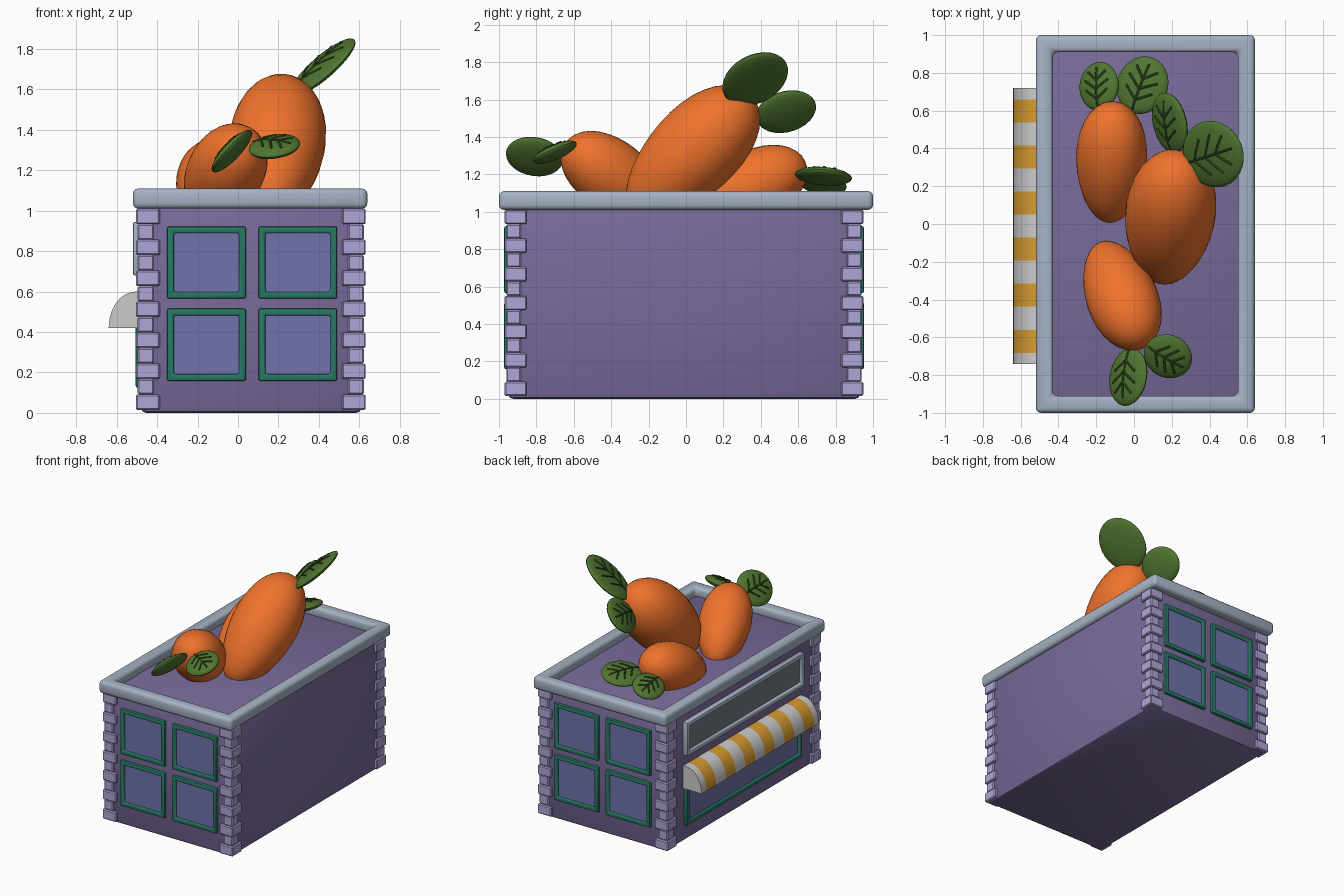
import bpy, bmesh, math
from mathutils import Matrix, Vector

if "Cube" in bpy.data.objects:
    bpy.data.objects.remove(bpy.data.objects["Cube"])


def mat(name, r, g, b):
    m = bpy.data.materials.new(name)
    m.diffuse_color = (r, g, b, 1)
    m.use_nodes = True
    m.node_tree.nodes["Principled BSDF"].inputs["Base Color"].default_value = m.diffuse_color
    return m


WALL = mat("wall_purple", .19, .145, .32)
STONE = mat("stone_lilac", .43, .38, .68)
GLASS = mat("glass_blue", .16, .17, .40)
TRIM = mat("trim_green", .02, .19, .13)
RIM = mat("rim_blue_grey", .38, .45, .55)
PANEL = mat("panel_grey", .17, .20, .22)
WHITE = mat("awning_white", .55, .55, .55)
YELLOW = mat("awning_yellow", .68, .33, .03)
ORANGE = mat("carrot_orange", .87, .17, .025)
LEAF = mat("leaf_green", .08, .18, .03)
VEIN = mat("vein_green", .025, .06, .01)


def finish(name, bm, material, bevel=0, segments=1):
    if bevel:
        edges = [e for e in bm.edges if e.calc_face_angle(0) > .5]
        bmesh.ops.bevel(bm, geom=edges, offset=bevel, segments=segments,
                        profile=.5, affect='EDGES')
    bmesh.ops.recalc_face_normals(bm, faces=bm.faces)
    me = bpy.data.meshes.new(name)
    bm.to_mesh(me)
    bm.free()
    me.materials.append(material)
    ob = bpy.data.objects.new(name, me)
    bpy.context.collection.objects.link(ob)
    return ob


def add_box(bm, lo, hi, M=Matrix()):
    lo, hi = Vector(lo), Vector(hi)
    S = Matrix.Diagonal((*(hi - lo), 1))
    bmesh.ops.create_cube(bm, size=1, matrix=M @ Matrix.Translation((lo + hi) / 2) @ S)


def box(name, lo, hi, material, M=Matrix(), bevel=0, segments=1):
    bm = bmesh.new()
    add_box(bm, lo, hi, M)
    return finish(name, bm, material, bevel, segments)


def frame(name, u0, u1, v0, v1, w, z0, z1, material, M=Matrix(), bevel=.01, segments=2):
    # rectangular ring in local XY, thickness along local Z
    bm = bmesh.new()
    rings = []
    for d, z in ((0, z0), (0, z1), (w, z1), (w, z0)):
        pts = ((u0+d, v0+d), (u1-d, v0+d), (u1-d, v1-d), (u0+d, v1-d))
        rings.append([bm.verts.new(M @ Vector((x, y, z))) for x, y in pts])
    for i in range(4):
        a, b = rings[i], rings[(i + 1) % 4]
        for j in range(4):
            k = (j + 1) % 4
            bm.faces.new((a[j], a[k], b[k], b[j]))
    bmesh.ops.recalc_face_normals(bm, faces=bm.faces)
    return finish(name, bm, material, bevel, segments)


def basis(u, v, n, origin):
    M = Matrix((u, v, n)).transposed().to_4x4()
    return Matrix.Translation(origin) @ M


# building body and rim
box("body", (-.48, -.95, 0), (.61, .93, 1.04), WALL, bevel=.025, segments=2)
frame("roof_rim", -.52, .64, -1, 1, .09, 1.01, 1.11, RIM, bevel=.027, segments=3)

# corner stones, alternating large and small
for cx, sx, xn in ((-.505, 1, "left"), (.632, -1, "right")):
    for cy, sy, yn in ((-.97, 1, "front"), (.948, -1, "back")):
        bm = bmesh.new()
        h = .995 / 13
        for i in range(13):
            o, s = ((0, .118) if i % 2 == 0 else (.009, .088))
            xs = sorted((cx + sx * o, cx + sx * s))
            ys = sorted((cy + sy * o, cy + sy * s))
            z = .015 + i * h
            add_box(bm, (xs[0], ys[0], z), (xs[1], ys[1], z + h))
        finish(f"corner_stones_{yn}_{xn}", bm, STONE, .007)

# four windows each on front and back
FRONT = basis((1, 0, 0), (0, 0, 1), (0, -1, 0), (.07, -.95, 0))
BACK = basis((-1, 0, 0), (0, 0, 1), (0, 1, 0), (.07, .93, 0))
LEFT = basis((0, -1, 0), (0, 0, 1), (-1, 0, 0), (-.48, 0, 0))
for side, M in (("front", FRONT), ("back", BACK)):
    for i, u in enumerate((-.226, .226)):
        for j, v in enumerate((.337, .744)):
            tag = f"{side}_{i}{j}"
            frame("window_frame_" + tag, u-.195, u+.195, v-.179, v+.179, .034, -.01, .022, TRIM, M)
            box("window_glass_" + tag, (u-.17, v-.155, -.01), (u+.17, v+.155, .007), GLASS, M)

# shop side: display window and sign board
frame("shop_window_frame", -.71, .73, .125, .56, .034, -.01, .027, TRIM, LEFT)
box("shop_window_glass", (-.69, .145, -.01), (.71, .54, .007), GLASS, LEFT)
frame("sign_frame", -.72, .74, .68, .945, .035, -.01, .04, RIM, LEFT)
box("sign_panel", (-.70, .70, -.01), (.72, .925, .015), PANEL, LEFT)

# striped quarter-round awning
cuts = [-.74] + [-.682 + i * .122 for i in range(12)] + [.72]
for mod, name, m in ((0, "awning_white_stripes", WHITE), (1, "awning_yellow_stripes", YELLOW)):
    bm = bmesh.new()
    prof = [(-.48, .42)] + [(-.505 - .135 * math.sin(a), .42 + .18 * math.cos(a))
                            for a in [k * math.pi / 20 for k in range(11)]]
    prof.insert(1, (-.48, .60))
    for i in range(mod, 13, 2):
        ends = [[bm.verts.new((x, y, z)) for x, z in prof] for y in cuts[i:i + 2]]
        for e in ends:
            bm.faces.new(e)
        for k in range(len(prof)):
            n = (k + 1) % len(prof)
            bm.faces.new((ends[0][k], ends[0][n], ends[1][n], ends[1][k]))
    finish(name, bm, m)


# carrots: tapered ellipsoids pointing along a direction
def carrot(name, c, d, length, radius, taper=.12):
    bm = bmesh.new()
    bmesh.ops.create_uvsphere(bm, u_segments=32, v_segments=18, radius=1)
    for v in bm.verts:
        r = radius * (1 + taper * v.co.z) * .99
        v.co = Vector((v.co.x * r, v.co.y * r, v.co.z * length))
    R = Vector(d).to_track_quat('Z', 'Y').to_matrix().to_4x4()
    bmesh.ops.transform(bm, matrix=Matrix.Translation(c) @ R, verts=bm.verts)
    finish(name, bm, ORANGE)


carrot("carrot_large", (.19, .03, 1.31), (.09, .7, .7), .45, .24)
carrot("carrot_back", (-.12, .325, 1.125), (.03, .906, .423), .345, .188)
carrot("carrot_front", (-.07, -.375, 1.18), (.32, -.8, .56), .34, .19)


# leaves: flattened ellipsoids with raised veins on the upper face
def leaf(name, c, n, d, rl, rw, t=.036):
    n = Vector(n).normalized()
    u = Vector(d)
    u = (u - n * u.dot(n)).normalized()
    M = basis(u, n.cross(u), n, c)
    bm = bmesh.new()
    bmesh.ops.create_uvsphere(bm, u_segments=28, v_segments=14, radius=1,
                              matrix=M @ Matrix.Diagonal((rl, rw, t, 1)))
    finish(name, bm, LEAF)
    cu = bpy.data.curves.new(name + "_veins", 'CURVE')
    cu.dimensions = '3D'
    cu.bevel_depth = .006
    cu.bevel_resolution = 1
    cu.use_fill_caps = True
    lines = [((-.9, 0), (.75, 0))]
    for s in (-1, 1):
        lines += [((x, 0), (x + .38, s * w)) for x, w in ((-.55, .55), (-.15, .6), (.2, .45))]
    for a, b in lines:
        sp = cu.splines.new('POLY')
        sp.points.add(6)
        for i, p in enumerate(sp.points):
            x, y = (a[k] + (b[k] - a[k]) * i / 6 for k in (0, 1))
            z = math.sqrt(max(0, 1 - x * x - y * y))
            p.co = (*(M @ Vector((x * rl, y * rw, z * t))), 1)
    cu.materials.append(VEIN)
    ob = bpy.data.objects.new(name + "_veins", cu)
    bpy.context.collection.objects.link(ob)


leaf("leaf_large_a", (.42, .37, 1.71), (-.62, -.25, .74), (.6, .2, .5), .21, .18)
leaf("leaf_large_b", (.19, .535, 1.535), (-.75, -.22, .6), (-.2, .9, .25), .165, .14)
leaf("leaf_back_a", (-.185, .73, 1.15), (-.45, .15, .88), (-.1, 1, 0), .13, .115)
leaf("leaf_back_b", (.045, .735, 1.19), (-.25, .1, .96), (.35, .9, 0), .155, .14)
leaf("leaf_front_a", (-.03, -.81, 1.295), (-.72, .15, .68), (-.1, -1, .1), .155, .14)
leaf("leaf_front_b", (.18, -.70, 1.318), (-.15, -.40, .9), (.8, -.5, 0), .13, .125)

# smooth shading with crisp edges kept
bpy.ops.object.select_all(action='DESELECT')
for ob in bpy.data.objects:
    if ob.type == 'MESH':
        ob.select_set(True)
        bpy.context.view_layer.objects.active = ob
bpy.ops.object.shade_smooth_by_angle(angle=math.radians(35))
